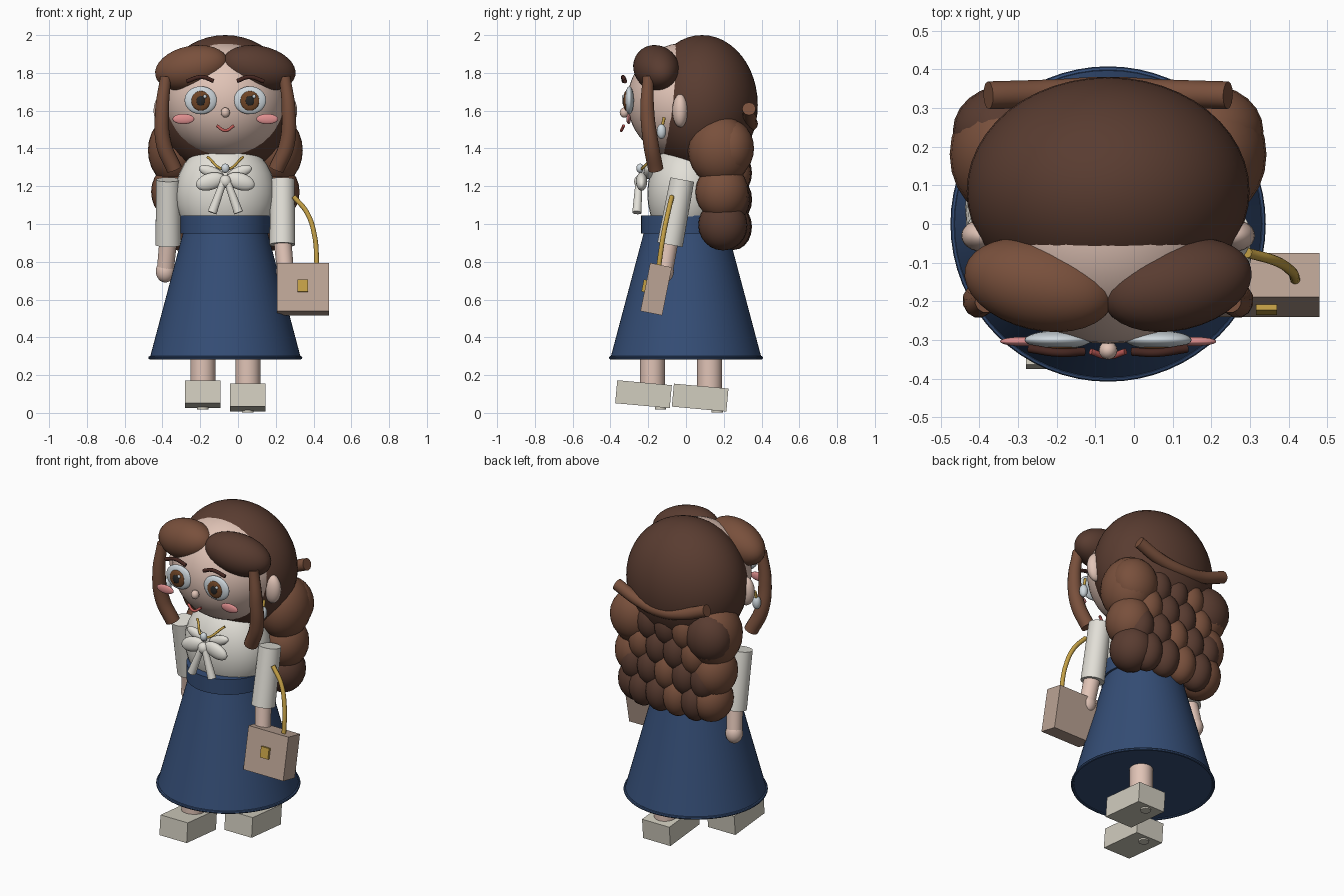
import bpy, math
from mathutils import Vector, Euler

if "Cube" in bpy.data.objects:
    bpy.data.objects.remove(bpy.data.objects["Cube"])

CX = -0.067  # body centre line


def mat(name, r, g, b):
    m = bpy.data.materials.new(name)
    m.diffuse_color = (r, g, b, 1)
    m.use_nodes = True
    m.node_tree.nodes["Principled BSDF"].inputs["Base Color"].default_value = m.diffuse_color
    return m


SKIN = mat("skin", .75, .55, .47)
DARK = mat("hair_dark", .10, .045, .03)
LIGHT = mat("hair_light", .19, .08, .045)
NAVY = mat("navy", .035, .075, .18)
CREAM = mat("cream", .76, .74, .68)
SHOE = mat("shoe_cream", .64, .61, .52)
GOLD = mat("gold", .55, .35, .06)
TAN = mat("tan", .50, .37, .30)
WHITE = mat("eye_white", .62, .68, .72)
BROWN = mat("iris", .16, .06, .02)
BLACK = mat("pupil", .02, .02, .02)
PINK = mat("blush", .75, .28, .28)
RED = mat("lips", .50, .10, .09)
BROW = mat("brow", .06, .02, .015)


def finish(o, name, m, smooth=True):
    o.name = name
    o.data.materials.append(m)
    if smooth:
        bpy.ops.object.shade_smooth_by_angle(angle=math.radians(40))
    return o


def ball(name, loc, size, m, rot=(0, 0, 0), seg=32):
    bpy.ops.mesh.primitive_uv_sphere_add(segments=seg, ring_count=seg // 2, location=loc, rotation=rot)
    o = bpy.context.object
    o.scale = size
    return finish(o, name, m)


def rod(name, a, b, r1, r2, m, seg=32):
    a, b = Vector(a), Vector(b)
    d = b - a
    bpy.ops.mesh.primitive_cone_add(vertices=seg, radius1=r1, radius2=r2, depth=d.length, location=(a + b) / 2)
    o = bpy.context.object
    o.rotation_euler = d.to_track_quat('Z', 'Y').to_euler()
    return finish(o, name, m)


def box(name, loc, size, m, tilt=0):
    bpy.ops.mesh.primitive_cube_add(size=1, location=loc, rotation=(tilt, 0, 0))
    o = bpy.context.object
    o.scale = size
    return finish(o, name, m, False)


def tube(name, pts, r, m, radii=None):
    c = bpy.data.curves.new(name, 'CURVE')
    c.dimensions = '3D'
    c.bevel_depth = r
    c.bevel_resolution = 4
    c.use_fill_caps = True
    s = c.splines.new('BEZIER')
    s.bezier_points.add(len(pts) - 1)
    for i, (bp, p) in enumerate(zip(s.bezier_points, pts)):
        bp.co = p
        bp.handle_left_type = bp.handle_right_type = 'AUTO'
        bp.radius = radii[i] if radii else 1
    o = bpy.data.objects.new(name, c)
    bpy.context.collection.objects.link(o)
    c.materials.append(m)
    return o


# skirt, hem and waistband
rod("skirt", (CX, 0, .29), (CX, 0, .96), .40, .222, NAVY, 64)
bpy.ops.mesh.primitive_torus_add(major_radius=.399, minor_radius=.009, major_segments=64,
                                 minor_segments=8, location=(CX, 0, .292))
finish(bpy.context.object, "skirt_hem", NAVY)
rod("waistband", (CX, 0, .95), (CX, 0, 1.045), .237, .237, NAVY, 64)

# blouse
ball("blouse", (CX, 0, 1.16), (.265, .205, .28), CREAM)
rod("neck", (CX, 0, 1.28), (CX, 0, 1.42), .09, .09, SKIN)

# legs and shoes, mid-step
for side, x, y, ly, z in (("left", -.186, -.225, -.178, .099), ("right", .052, .075, .125, .081)):
    rod(side + "_leg", (x, ly, .1), (x, ly, .33), .066, .066, SKIN)
    box(side + "_shoe", (x, y, z), (.188, .29, .122), SHOE, -.09)
    rod(side + "_heel", (x, y + .09, z - .08), (x, y + .09, z - .04), .03, .03, SHOE, 16)

# arms swinging in opposite directions
for side, s, sw in (("left", -1, .065), ("right", 1, -.065)):
    top = Vector((CX + s * .302, -.02, 1.235))
    wrist = Vector((CX + s * .302, -.02 + sw, .89))
    hand = Vector((CX + s * .318, -.02 + sw * 1.45, .75))
    rod(side + "_sleeve", wrist, top, .068, .064, CREAM)
    rod(side + "_forearm", hand, wrist + Vector((0, 0, .03)), .045, .047, SKIN)
    ball(side + "_hand", hand, (.05, .05, .06), SKIN, seg=24)

# head and hair cap
ball("head", (CX, 0, 1.65), (.32, .31, .31), SKIN, seg=48)
ball("hair_cap", (CX, .085, 1.63), (.366, .295, .37), DARK, seg=48)
ball("nose", (CX, -.327, 1.59), (.024, .024, .027), SKIN, seg=16)
tube("mouth", [(CX - .045, -.33, 1.52), (CX, -.342, 1.495), (CX + .045, -.33, 1.52)], .008, RED)

# mirrored face and hair details
for side, s in (("left", -1), ("right", 1)):
    ex = CX + s * .13
    ball(side + "_eye", (ex, -.30, 1.655), (.086, .024, .074), WHITE)
    ball(side + "_iris", (ex, -.318, 1.652), (.05, .014, .052), BROWN)
    ball(side + "_pupil", (ex, -.328, 1.652), (.024, .009, .027), BLACK, seg=16)
    ball(side + "_eye_glint", (ex + .022, -.332, 1.675), (.01, .007, .01), WHITE, seg=12)
    tube(side + "_brow", [(CX + s * .062, -.33, 1.757), (CX + s * .125, -.333, 1.778),
                          (CX + s * .205, -.322, 1.755)], .011, BROW)
    ball(side + "_cheek", (CX + s * .222, -.304, 1.556), (.058, .012, .027), PINK, seg=24)
    ball(side + "_ear", (CX + s * .325, -.03, 1.60), (.055, .042, .088), SKIN, seg=24)
    ball(side + "_fringe", (CX + s * .178, -.157, 1.825), (.2, .118, .118),
         LIGHT if s < 0 else DARK, (0, s * .2, s * .22))
    tube(side + "_side_lock", [(CX + s * .315, -.20, 1.78), (CX + s * .335, -.205, 1.6),
                               (CX + s * .325, -.185, 1.42), (CX + s * .27, -.16, 1.29)],
         .04, LIGHT, (.75, .95, 1.05, 1.05))
    # earrings
    tube(side + "_earring_hook", [(CX + s * .33, -.115, 1.565), (CX + s * .33, -.13, 1.5)], .008, GOLD)
    ball(side + "_earring_pearl", (CX + s * .33, -.13, 1.49), (.025, .025, .04), WHITE, seg=16)
    # large outer curls
    for i, (dx, y, z, r) in enumerate(((.265, .18, 1.39, (.145, .17, .185)),
                                       (.262, .24, 1.40, (.14, .12, .15)),
                                       (.265, .19, 1.17, (.128, .14, .15)),
                                       (.25, .195, .995, (.12, .13, .135)))):
        ball(f"{side}_outer_curl_{i}", (CX + s * dx, y, z), r, LIGHT if (i + s) % 4 else DARK, seg=24)

# staggered curls across the back
for row, z in enumerate((1.41, 1.27, 1.13, .985)):
    n = 5 if row % 2 == 0 else 4
    for k in range(n):
        dx = (k - (n - 1) / 2) * .12
        ball(f"back_curl_{row}_{k}", (CX + dx, .255 - .2 * dx * dx, z), (.088, .095, .122),
             (DARK, LIGHT, DARK)[(row + k) % 3], seg=20)

# twisted band of hair behind the head
tube("hair_twist", [(CX - .31, .333, 1.61), (CX - .15, .338, 1.55), (CX, .345, 1.53),
                    (CX + .15, .338, 1.55), (CX + .31, .333, 1.61)], .036, LIGHT)

# necklace and bow
tube("necklace", [(CX - .095, -.17, 1.355), (CX, -.235, 1.29), (CX + .095, -.17, 1.355)], .007, GOLD)
ball("pendant", (CX, -.243, 1.295), (.022, .02, .025), WHITE, seg=16)
ball("bow_knot", (CX, -.245, 1.225), (.033, .03, .035), CREAM, seg=16)
for side, s in (("left", -1), ("right", 1)):
    ball(side + "_bow_loop", (CX + s * .08, -.235, 1.225), (.078, .03, .045), CREAM, (0, s * .3, 0), 24)
    ball(side + "_collar_tip", (CX + s * .075, -.20, 1.275), (.07, .025, .03), CREAM, (0, s * -.35, 0), 16)
    rod(side + "_bow_tail", (CX + s * .07, -.26, 1.06), (CX + s * .012, -.25, 1.22), .025, .018, CREAM, 16)

# handbag
TILT = -.2
bag = Vector((.343, -.158, .655))
box("handbag", bag, (.275, .117, .26), TAN, TILT)
clasp = bag + Euler((TILT, 0, 0)).to_matrix() @ Vector((0, -.063, .005))
box("bag_clasp", clasp, (.055, .022, .065), GOLD, TILT)
tube("bag_strap", [(.295, -.075, 1.145), (.365, -.095, 1.06), (.405, -.12, .94), (.418, -.145, .77)], .013, GOLD)
